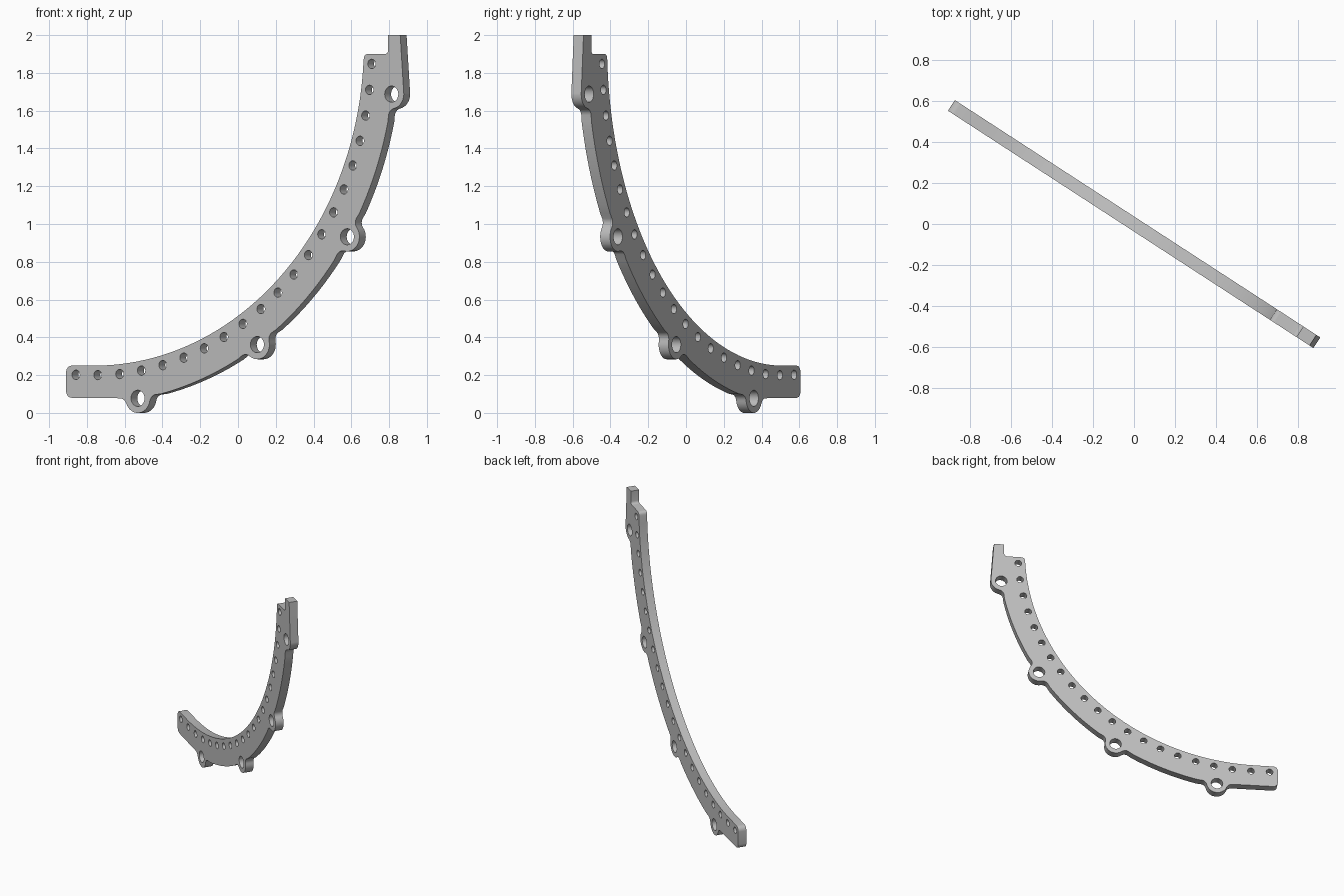
import bpy, bmesh, math
from math import sin, cos, pi, radians, atan2, sqrt

if "Cube" in bpy.data.objects:
    bpy.data.objects.remove(bpy.data.objects["Cube"])

# Plate is drawn flat (u along the plate, z up), then stood up and turned
CU, CZ = -0.89, 1.955            # centre of all the arcs
R_IN, R_HOLES, R_OUT = 1.705, 1.757, 1.898
THICK, TURN = 0.062, radians(-33)
LUG_R, LUG_HOLE, PIN_HOLE, FILLET = 0.0775, 0.043, 0.025, 0.043
LUGS = [radians(8.4 + 24.5 * i) for i in range(4)]


def polar(r, a):
    """Point on an arc, angle measured from straight down towards +u."""
    return (CU + r * sin(a), CZ - r * cos(a))


def arc(c, r, a0, a1, n):
    return [(c[0] + r * cos(a0 + (a1 - a0) * i / n),
             c[1] + r * sin(a0 + (a1 - a0) * i / n)) for i in range(n + 1)]


def half_lug(c, tilt, side):
    """Concave fillet plus quarter round, from the rim out to the lug tip."""
    d = sqrt((LUG_R + FILLET) ** 2 - FILLET ** 2)
    phi = atan2(FILLET, d)
    # local: x along the rim, y inward
    pts = arc((d, -FILLET), FILLET, pi / 2, pi - phi, 5)
    pts = [(x, -y) for x, y in pts]                       # y outward
    pts += arc((0, 0), LUG_R, phi, pi / 2, 7)
    return [(c[0] + side * x * cos(tilt) + y * sin(tilt),
             c[1] + side * x * sin(tilt) - y * cos(tilt)) for x, y in pts]


# Left end with rounded corners
r = 0.035
left, top, bottom = -1.065, CZ - R_IN, 0.08
outline = arc((left + r, top - r), r, pi / 2, pi, 6)
outline += arc((left + r, bottom + r), r, pi, 1.5 * pi, 6)

# Outer rim with its four lugs
lean = radians(1.7)
for i, a in enumerate(LUGS):
    c = polar(R_OUT, a)
    outline += half_lug(c, 0 if i == 0 else a - lean, -1)
    if i < 3:
        outline += half_lug(c, a + lean, 1)[::-1]
        a0, a1 = a + 2.6 * lean, LUGS[i + 1] - 2.6 * lean
        outline += [polar(R_OUT + 0.004, a0 + (a1 - a0) * k / 10) for k in range(11)]
    else:
        outline += arc(c, LUG_R, a - pi / 2 + 0.1, 0.06, 5)

# Tongue, shelf and inner rim
outline += [(1.044, 2.0), (0.968, 2.0)]
outline += arc((0.968 - 0.02, 1.9 + 0.02), 0.02, 0, -pi / 2, 4)
outline += arc((0.814 + 0.025, 1.9 - 0.025), 0.025, pi / 2, pi, 5)
end = radians(87)
outline += [polar(R_IN, end * (1 - k / 48)) for k in range(49)]

# Holes: one per lug, and a row following the inner rim
holes = [arc(polar(R_OUT, a), LUG_HOLE, 0, 2 * pi, 28)[:-1] for a in LUGS]
for i in range(21):
    u, z = polar(R_HOLES, radians(-3.7 + 4.51 * i))
    holes.append(arc((u, max(z, 0.2)), PIN_HOLE, 0, 2 * pi, 20)[:-1])

# Filled, extruded 2D curve turned into the plate mesh
curve = bpy.data.curves.new("plate_profile", 'CURVE')
curve.dimensions = '2D'
curve.fill_mode = 'BOTH'
curve.extrude = THICK / 2
for pts in [outline] + holes:
    s = curve.splines.new('POLY')
    s.points.add(len(pts) - 1)
    for p, (u, z) in zip(s.points, pts):
        p.co = (u, z, 0, 1)
    s.use_cyclic_u = True
plate = bpy.data.objects.new("curved_plate", curve)
bpy.context.collection.objects.link(plate)
plate.rotation_euler = (pi / 2, 0, TURN)
bpy.context.view_layer.objects.active = plate
plate.select_set(True)
bpy.ops.object.convert(target='MESH')
plate = bpy.context.object
plate.name = "curved_plate"

bm = bmesh.new()
bm.from_mesh(plate.data)
bmesh.ops.remove_doubles(bm, verts=bm.verts, dist=0.0002)
bmesh.ops.recalc_face_normals(bm, faces=bm.faces)
bm.to_mesh(plate.data)
bm.free()
bpy.ops.object.shade_smooth_by_angle(angle=radians(30))

grey = bpy.data.materials.new("plain_grey")
grey.diffuse_color = (0.52, 0.52, 0.52, 1)
grey.use_nodes = True
grey.node_tree.nodes["Principled BSDF"].inputs["Base Color"].default_value = grey.diffuse_color
plate.data.materials.clear()
plate.data.materials.append(grey)
